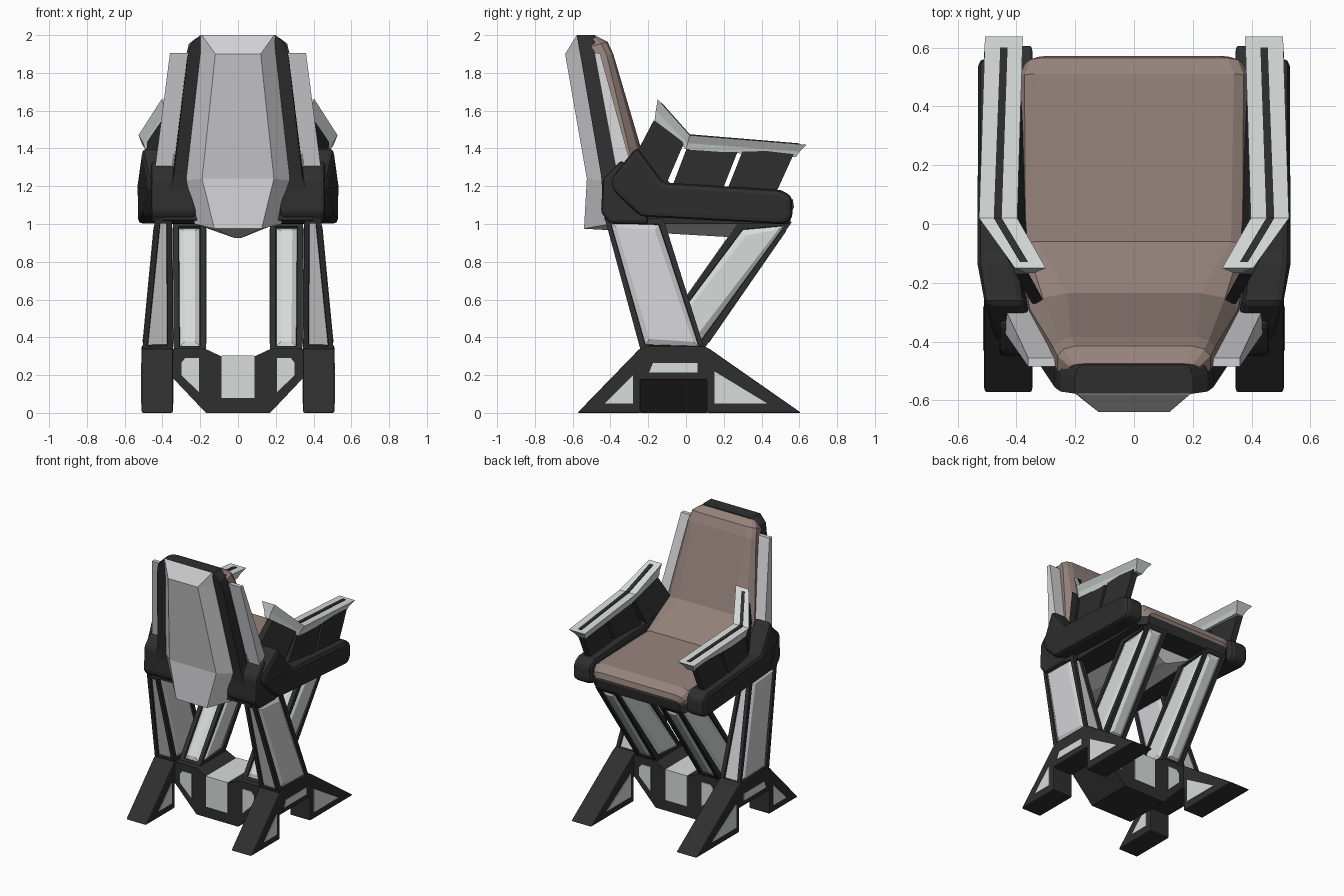
import bpy, bmesh

if "Cube" in bpy.data.objects:
    bpy.data.objects.remove(bpy.data.objects["Cube"])

def mat(name, r, g, b):
    m = bpy.data.materials.new(name)
    m.diffuse_color = (r, g, b, 1)
    m.use_nodes = True
    m.node_tree.nodes["Principled BSDF"].inputs["Base Color"].default_value = m.diffuse_color
    return m

DARK = mat("charcoal frame", 0.028, 0.028, 0.029)
PALE = mat("pale grey panel", 0.64, 0.64, 0.66)
MINT = mat("off white trim", 0.68, 0.72, 0.71)
BROWN = mat("brown upholstery", 0.30, 0.225, 0.20)

def loft(name, rings, mats, mirror=False, bevel=0, inset=0):
    """Skin closed rings; inset makes raised panels in the side faces."""
    bm = bmesh.new()
    vs = [[bm.verts.new(p) for p in r] for r in rings]
    n = len(vs[0])
    sides = []
    for a, b in zip(vs, vs[1:]):
        for i in range(n):
            j = (i + 1) % n
            sides.append(bm.faces.new((a[i], a[j], b[j], b[i])))
    bm.faces.new(vs[0])
    bm.faces.new(vs[-1])
    bmesh.ops.recalc_face_normals(bm, faces=bm.faces[:])
    if inset:
        bmesh.ops.inset_individual(bm, faces=sides, thickness=inset, depth=0)
        for f in sides:
            f.material_index = 1
        bmesh.ops.inset_individual(bm, faces=sides, thickness=0.004, depth=-0.012)
        for f in bm.faces:
            if f not in sides and f.material_index == 1:
                f.material_index = 0
        wide = [f for f in sides if f.calc_area() > 0.08]
        r = bmesh.ops.inset_individual(bm, faces=wide, thickness=0.035, depth=0.015)
        for f in r["faces"]:
            f.material_index = 1
    me = bpy.data.meshes.new(name)
    bm.to_mesh(me)
    bm.free()
    for m in mats:
        me.materials.append(m)
    ob = bpy.data.objects.new(name, me)
    bpy.context.collection.objects.link(ob)
    if bevel:
        b = ob.modifiers.new("bevel", "BEVEL")
        b.width = bevel
        b.segments = 2
        b.limit_method = 'ANGLE'
    if mirror:
        m = ob.modifiers.new("mirror", "MIRROR")
        m.use_mirror_merge = False
    return ob

def side_prism(name, pts, x0, x1, m, bevel=0, shift=lambda y: 0, mirror=True):
    """Extrude a (y, z) profile along x."""
    return loft(name, [[(x + shift(y), y, z) for y, z in pts] for x in (x0, x1)],
                [m], mirror, bevel)

def front_prism(name, pts, y0, y1, m, mirror=False):
    """Extrude an (x, z) profile along y."""
    return loft(name, [[(x, y, z) for x, z in pts] for y in (y0, y1)], [m], mirror)

def pad_ring(w, s, b, ins):
    """Cross-section with chamfered front edge: s = front point, b = back point."""
    k = (s[0] * .6 + b[0] * .4, s[1] * .6 + b[1] * .4)
    h = (s[0] * .88 + b[0] * .12, s[1] * .88 + b[1] * .12)
    half = [(w, b), (w, k), (w - ins * .35, h), (w - ins, s)]
    return [(-x, *p) for x, p in half] + [(x, *p) for x, p in reversed(half)]

def box_ring(z, x0, x1, y0, y1):
    return [(x0, y0, z), (x1, y0, z), (x1, y1, z), (x0, y1, z)]

# Upholstery: seat and backrest in one bent pad
loft("seat_cushion", [pad_ring(*a) for a in [
    (.34, (.572, 1.09), (.55, 1.05), .05),
    (.37, (.565, 1.13), (.52, 1.05), .05),
    (.39, (.51, 1.17), (.50, 1.05), .05),
    (.39, (-.06, 1.19), (-.10, 1.05), .06),
    (.355, (-.235, 1.39), (-.37, 1.28), .13),
    (.275, (-.385, 1.90), (-.47, 1.88), .06),
    (.26, (-.415, 1.965), (-.50, 1.94), .06),
    (.22, (-.475, 1.995), (-.50, 1.97), .05)]], [BROWN])

# Dark shell behind and below the pad
loft("seat_shell", [pad_ring(*a) for a in [
    (.34, (.565, 1.09), (.55, 1.0), .02),
    (.40, (.50, 1.09), (.50, 1.0), .02),
    (.40, (-.15, 1.09), (-.25, 1.0), .02),
    (.40, (-.25, 1.2), (-.43, 1.02), .02),
    (.34, (-.34, 1.33), (-.45, 1.26), .02),
    (.27, (-.455, 1.88), (-.555, 1.87), .02),
    (.25, (-.47, 1.96), (-.57, 1.95), .02),
    (.20, (-.48, 2.0), (-.577, 2.0), .02)]], [DARK])

# Faceted pale cover down the back and under the seat
rows = [(.20, -.577, 2.0, .19, -.58, 1.998), (.205, -.555, 1.9, .12, -.64, 1.9),
        (.28, -.44, 1.23, .19, -.525, 1.24), (.23, -.40, 1.0, .125, -.54, .975),
        (.20, .37, 1.0, .015, .33, .925)]
loft("back_cover", [[(-o, y, z), (-i, v, w), (i, v, w), (o, y, z)]
                    for o, y, z, i, v, w in rows], [PALE])

# Pale wings beside the backrest
loft("back_wing", [box_ring(1.905, .25, .36, -.485, -.455),
                   box_ring(1.29, .30, .44, -.37, -.285)], [PALE], True)

# Rear hubs and arm blocks
side_prism("rear_hub", [(-.45, 1.06), (-.44, 1.24), (-.34, 1.34), (-.2, 1.15),
                        (-.2, 1.0), (-.40, 1.0)], .22, .46, DARK, .02)
side_prism("arm_block", [(-.40, 1.24), (-.26, 1.41), (-.12, 1.22), (.5, 1.18), (.56, 1.15),
                         (.565, 1.03), (.52, 1.0), (-.24, 1.04), (-.39, 1.18)],
           .39, .53, DARK, .03, lambda y: min(0, (y + .2) * .3))

# Arm side panels with open slits between them
lean = lambda y: min(0, (y + .02) * .55)
for i, p in enumerate([[(-.17, 1.55), (-.01, 1.43), (-.105, 1.21), (-.27, 1.36)],
                       [(.015, 1.43), (.28, 1.40), (.185, 1.16), (-.08, 1.18)],
                       [(.305, 1.40), (.57, 1.37), (.47, 1.15), (.21, 1.16)]]):
    side_prism(f"arm_panel_{i + 1}", p, .44, .485, DARK, 0, lean)

# Arm rails with a dark inlaid strip
def rail_ring(y, z, x0, x1, d, pull):
    return [(x0, y, z), (x1, y, z), (x1 - .025, y - pull, z - d),
            (x1 - .035, y - pull * 1.6, z - 1.8 * d), (x0 + .035, y - pull * 1.6, z - 1.8 * d),
            (x0 + .025, y - pull, z - d)]
loft("arm_rail", [rail_ring(.637, 1.42, .378, .507, .037, .035),
                  rail_ring(.02, 1.47, .397, .527, .042, .012),
                  rail_ring(-.15, 1.66, .30, .405, .06, .01)], [MINT], True)
loft("rail_inlay", [[(x0, y, z - .004), (x1, y, z - .004), (x1, y, z + .004), (x0, y, z + .004)]
                    for y, z, x0, x1 in [(.60, 1.423, .43, .455), (.02, 1.471, .45, .477),
                                         (-.13, 1.64, .36, .387)]], [DARK], True)

# Crossed legs with inset panels
loft("rear_leg", [box_ring(.33, .345, .507, -.24, .10),
                  box_ring(1.03, .35, .44, -.43, -.12)], [DARK, PALE], True, inset=.038)
loft("front_leg", [box_ring(.33, .17, .34, -.20, .09),
                   box_ring(1.01, .17, .345, .28, .56)], [DARK, MINT], True, inset=.042)

# Splayed feet and their pale plates
side_prism("foot", [(-.575, 0), (-.25, .335), (-.2, .355), (.09, .355), (.13, .335), (.61, 0),
                    (.11, 0), (.11, .175), (-.24, .175), (-.24, 0)], .345, .51, DARK, .008)
for n, p in [("rear", [(-.43, .05), (-.28, .20), (-.28, .05)]),
             ("front", [(.15, .05), (.43, .05), (.15, .22)]),
             ("middle", [(-.195, .215), (.06, .215), (.06, .265), (-.175, .265)])]:
    side_prism(f"foot_plate_{n}", p, .341, .514, MINT)

# Central base bridge with pale plates
front_prism("base_bridge", [(-.35, .34), (-.175, .34), (-.09, .3), (.09, .3), (.175, .34),
                            (.35, .34), (.35, .19), (.17, 0), (-.17, 0), (-.35, .19)],
            -.24, .11, DARK)
front_prism("base_centre_plate", [(-.088, .08), (.088, .08), (.088, .304), (-.088, .304)],
            -.245, .115, MINT)
front_prism("base_side_plate", [(.207, .11), (.30, .2), (.30, .265), (.28, .29), (.207, .29)],
            -.245, .115, MINT, True)
